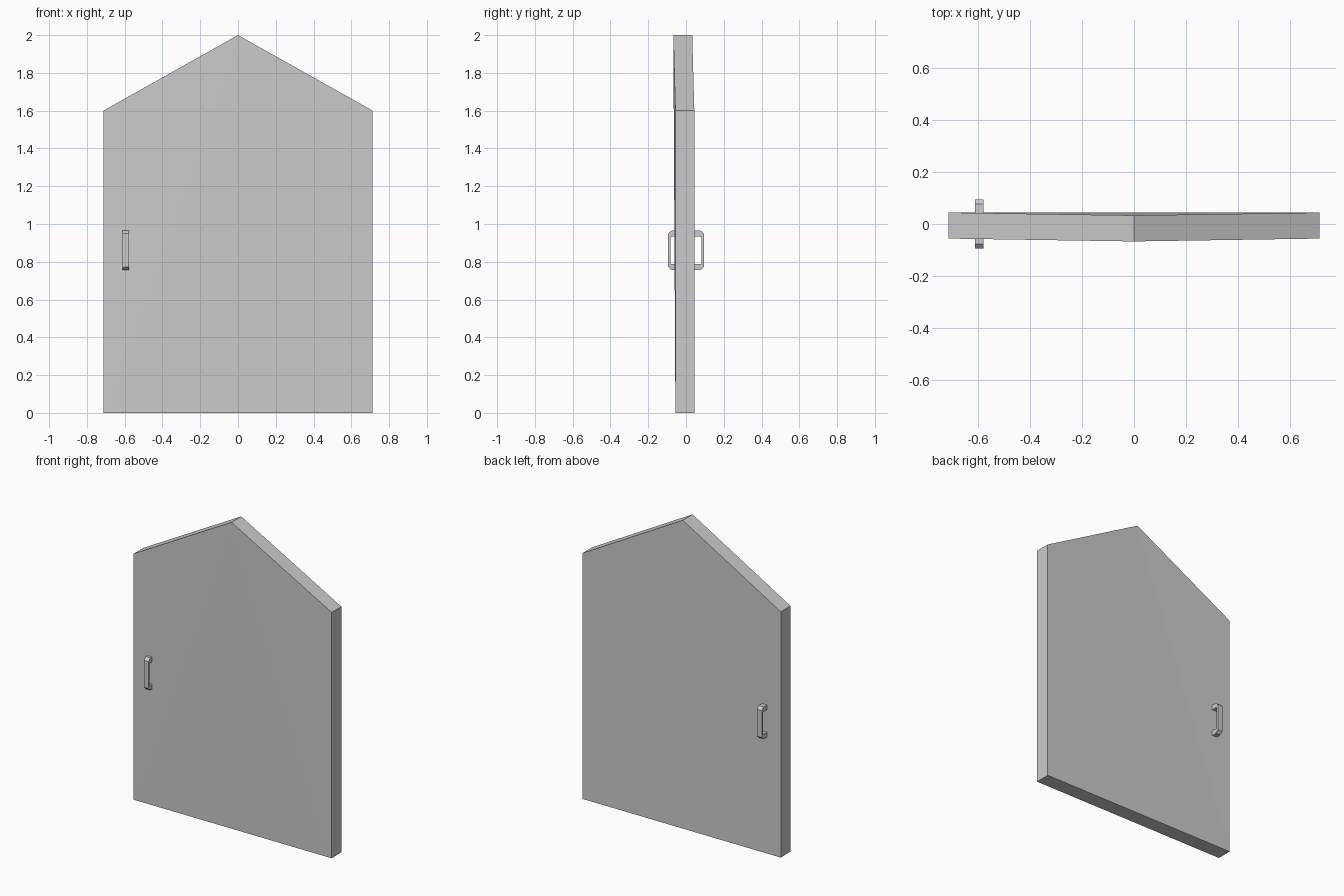
import bpy, bmesh

cube = bpy.data.objects.get("Cube")
if cube:
    bpy.data.objects.remove(cube, do_unlink=True)

grey = bpy.data.materials.new("light_grey")
grey.use_nodes = True
colour = (0.6, 0.6, 0.6, 1)
grey.diffuse_color = colour
grey.node_tree.nodes["Principled BSDF"].inputs["Base Color"].default_value = colour


def finish(name, bm):
    bmesh.ops.recalc_face_normals(bm, faces=bm.faces)
    mesh = bpy.data.meshes.new(name)
    bm.to_mesh(mesh)
    bm.free()
    mesh.materials.append(grey)
    obj = bpy.data.objects.new(name, mesh)
    bpy.context.collection.objects.link(obj)
    return obj


# Gabled door panel: its peak leans slightly forward, both faces fan from the peak
HALF, EAVES, FRONT, THICK, LEAN = 0.713, 1.6, -0.056, 0.1, 0.011
outline = [(0, 2), (-HALF, EAVES), (-HALF, 0), (HALF, 0), (HALF, EAVES)]
bm = bmesh.new()
rings = []
for y in (FRONT, FRONT + THICK):
    rings.append([bm.verts.new((x, y - (LEAN if z == 2 else 0), z)) for x, z in outline])
for ring in rings:
    for i in range(1, 4):
        bm.faces.new((ring[0], ring[i], ring[i + 1]))
for i in range(5):
    j = (i + 1) % 5
    bm.faces.new((rings[0][i], rings[0][j], rings[1][j], rings[1][i]))
finish("door_panel", bm)

# Bracket handles with chamfered outer corners, one on each face
MID, X0, X1 = 0.861, -0.612, -0.578
upper = [(0.035, 0.105), (0.076, 0.105), (0.095, 0.088)]
inner = [(0.082, 0.073), (0.035, 0.073)]
profile = upper + [(y, -z) for y, z in reversed(upper)]
profile += [(y, -z) for y, z in reversed(inner)] + inner


def handle(name, side):
    bm = bmesh.new()
    face = bm.faces.new([bm.verts.new((X0, side * y, MID + z)) for y, z in profile])
    ends = bmesh.ops.extrude_face_region(bm, geom=[face], use_keep_orig=True)
    moved = [v for v in ends["geom"] if isinstance(v, bmesh.types.BMVert)]
    bmesh.ops.translate(bm, verts=moved, vec=(X1 - X0, 0, 0))
    finish(name, bm)


handle("front_handle", -1)
handle("back_handle", 1)
